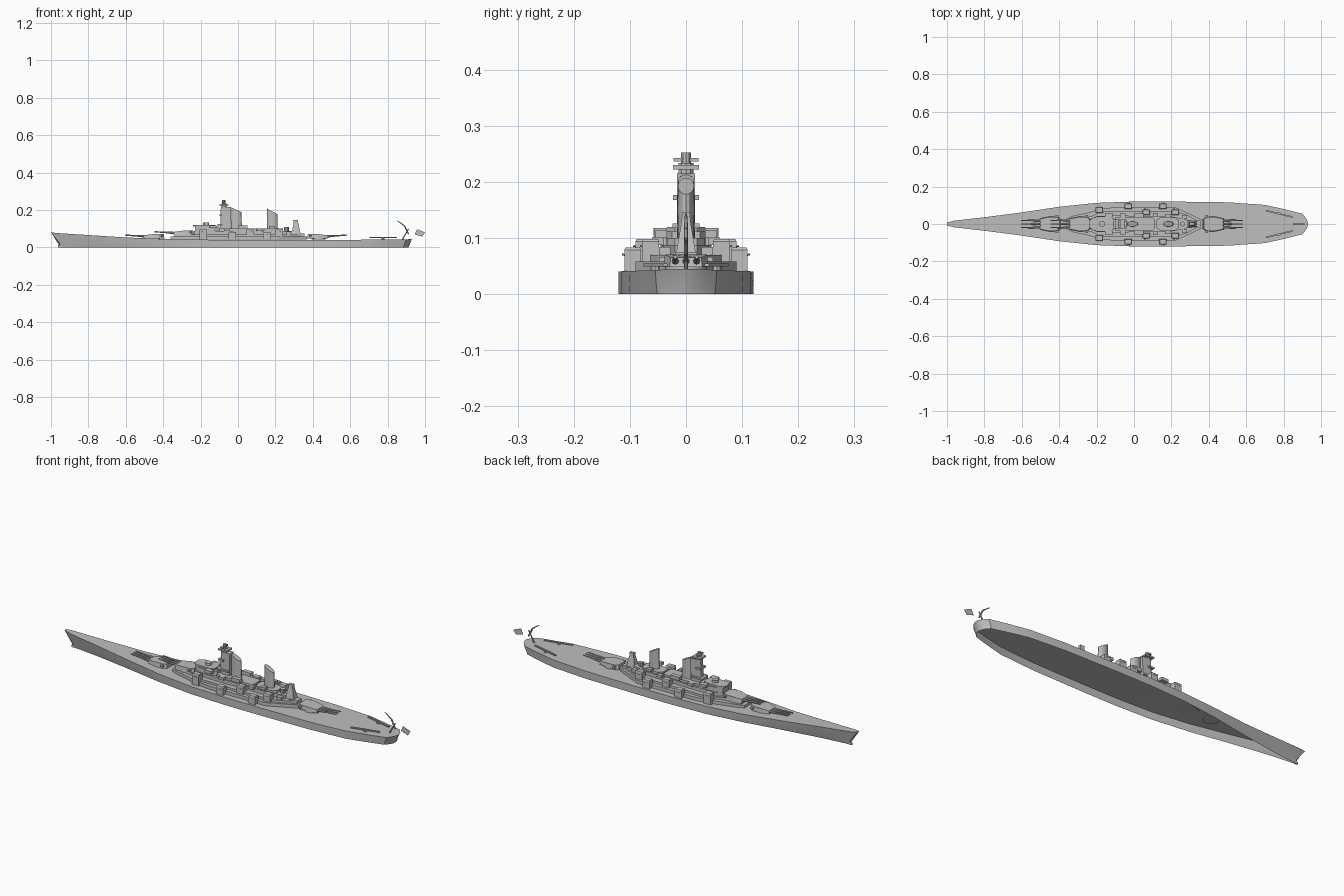
import bpy, bmesh, math
from mathutils import Vector

if "Cube" in bpy.data.objects:
    bpy.data.objects.remove(bpy.data.objects["Cube"])

gray = bpy.data.materials.new("ship gray")
gray.diffuse_color = (0.52, 0.52, 0.52, 1)
gray.use_nodes = True
gray.node_tree.nodes["Principled BSDF"].inputs["Base Color"].default_value = gray.diffuse_color

def finish(name, bm, smooth=False):
    bmesh.ops.recalc_face_normals(bm, faces=bm.faces)
    me = bpy.data.meshes.new(name)
    bm.to_mesh(me)
    bm.free()
    me.materials.append(gray)
    ob = bpy.data.objects.new(name, me)
    bpy.context.collection.objects.link(ob)
    if smooth:
        bpy.ops.object.select_all(action='DESELECT')
        ob.select_set(True)
        bpy.context.view_layer.objects.active = ob
        bpy.ops.object.shade_smooth_by_angle(angle=math.radians(30))
    return ob

def loft(name, rings, smooth=False, skip=None):
    """Skin a list of equal-length closed rings and cap both ends; skip leaves one strip open."""
    bm = bmesh.new()
    vs = [[bm.verts.new(p) for p in r] for r in rings]
    n = len(vs[0])
    for a, b in zip(vs, vs[1:]):
        for i in range(n):
            if i != skip:
                bm.faces.new((a[i], a[(i + 1) % n], b[(i + 1) % n], b[i]))
    bm.faces.new(vs[0])
    bm.faces.new(vs[-1])
    return finish(name, bm, smooth)

def box(name, x0, x1, y0, y1, z0, z1):
    return loft(name, [[(x0, y0, z), (x1, y0, z), (x1, y1, z), (x0, y1, z)] for z in (z0, z1)])

def sides(name, x0, x1, y0, y1, z0, z1):
    for s, tag in ((1, "_port"), (-1, "_starboard")):
        box(name + tag, x0, x1, s * y0, s * y1, z0, z1)

def slab(name, half, z0, z1):
    """Symmetric deckhouse from a half outline of (x, y)."""
    out = half + [(x, -y) for x, y in reversed(half)]
    return loft(name, [[(x, y, z) for x, y in out] for z in (z0, z1)])

def rod(name, a, b, r0, r1=None, n=8):
    a, b = Vector(a), Vector(b)
    q = (b - a).to_track_quat('Z', 'Y')
    rings = []
    for p, r in ((a, r0), (b, r0 if r1 is None else r1)):
        rings.append([p + q @ Vector((r * math.cos(2 * math.pi * i / n), r * math.sin(2 * math.pi * i / n), 0))
                      for i in range(n)])
    return loft(name, rings, n > 6)

# Hull, open below: deck x, half breadth, deck height, bottom x, bottom half breadth
stations = [(-1, .008, .08, -.948, .002), (-.96, .018, .076, -.92, .004), (-.8, .036, .066, -.8, .018),
            (-.6, .062, .053, -.6, .05), (-.4, .092, .045, -.4, .086), (-.2, .113, .041, -.2, .111),
            (0, .12, .04, 0, .12), (.2, .12, .04, .2, .12), (.5, .116, .04, .5, .115),
            (.7, .102, .041, .7, .1), (.8, .08, .042, .795, .076), (.9, .055, .043, .885, .051),
            (.92, .03, .044, .904, .028), (.93, .008, .045, .912, .007)]
rings = []
for x, w, h, xb, wb in stations:
    xm, wm = x + (xb - x) * .85, w * .4 + wb * .6
    rings.append([(x, w, h), (x, -w, h), (xm, -wm, h * .3), (xb, -wb, 0), (xb, wb, 0), (xm, wm, h * .3)])
loft("hull", rings, True, skip=3)
box("bow_bulb", -.963, -.94, -.003, .003, 0, .012)

# Layered deckhouses
slab("main_deckhouse", [(-.36, .03), (-.32, .045), (-.25, .06), (-.18, .08), (-.1, .09), (.22, .09), (.37, .02)], .041, .058)
slab("second_deckhouse", [(-.34, .03), (-.23, .04), (-.17, .07), (.22, .07), (.28, .05), (.34, .018)], .058, .07)
slab("third_deckhouse", [(-.235, .025), (-.2, .042), (-.08, .045), (.2, .04), (.25, .03), (.29, .02)], .07, .088)
slab("bridge_base", [(-.23, .022), (-.2, .04), (-.13, .04), (-.1, .025)], .088, .112)
slab("bridge_roof", [(-.24, .018), (-.215, .034), (-.14, .034), (-.12, .02)], .112, .12)
rod("bridge_director", (-.17, 0, .12), (-.17, 0, .132), .016, n=12)
slab("midship_house", [(-.1, .036), (.1, .036), (.11, .025)], .088, .1)
slab("funnel_base", [(.12, .02), (.14, .034), (.22, .034), (.24, .02)], .088, .1)

# Main turrets with three guns each
def main_turret(name, x, z, d):
    rod(name + "_barbette", (x, 0, .042), (x, 0, z), .037, n=16)
    prof = [(-.06, .026), (-.045, .038), (.0, .04), (.05, .029)]
    out = prof + [(u, -v) for u, v in reversed(prof)]
    loft(name + "_house", [[(x + d * u, v, z) for u, v in out],
                           [(x + d * u * .94, v * .94, z + .023 - max(0, u) * .12) for u, v in out]])
    sides(name + "_rangefinder", x - d * .048, x - d * .034, .03, .048, z + .01, z + .018)
    for y in (-.019, 0, .019):
        rod(name + "_sleeve", (x + d * .045, y, z + .011), (x + d * .085, y, z + .013), .0065, .005)
        rod(name + "_barrel", (x + d * .08, y, z + .013), (x + d * .152, y, z + .018), .0042, .0032)

main_turret("fore_turret", -.453, .048, -1)
main_turret("raised_turret", -.295, .066, -1)
main_turret("aft_turret", .43, .048, 1)

# Secondary twin gun mounts, both sides
mounts = [(-.03, .095, .055), (.155, .095, .055), (-.185, .075, .07), (.065, .063, .07), (.22, .063, .07)]
for x, y, z in mounts:
    for s in (1, -1):
        box("mount_pedestal", x - .02, x + .02, s * y - .015, s * y + .015, .041, z)
        loft("secondary_mount", [
            [(x + a * k * .02, s * y + b * k * .015, z + h) for a, b in ((-1, -1), (1, -1), (1, 1), (-1, 1))]
            for k, h in ((1, 0), (1, .024), (.85, .028))])
        for o in (-.006, .006):
            rod("secondary_barrel", (x + o, s * (y + .01), z + .014), (x + o, s * (y + .019), z + .016), .002, n=6)

# Side platforms and light gun tubs
sides("bridge_wing", -.155, -.115, .034, .058, .103, .118)
sides("midship_platform", .0, .05, .034, .057, .1, .118)
for x, y, z in [(-.06, .045, .088), (.115, .05, .088), (.18, .044, .1), (.27, .038, .07)]:
    sides("light_gun_tub", x - .014, x + .014, y - .01, y + .01, z, z + .014)

# Tower mast and platforms
loft("tower", [[(x + k, y, z) for x, y in ((-.095, -.01), (-.085, -.016), (-.04, -.016), (-.04, .016), (-.085, .016), (-.095, .01))]
               for z, k in ((.085, 0), (.215, .003))])
for x0, x1, w, z0, z1 in [(-.1, -.07, .023, .168, .177), (-.1, -.05, .023, .222, .23),
                          (-.085, -.072, .022, .236, .243), (-.11, -.04, .024, .118, .126)]:
    box("tower_platform", x0, x1, -w, w, z0, z1)
rod("tower_neck", (-.075, 0, .21), (-.075, 0, .234), .014, n=10)
rod("tower_director", (-.077, 0, .23), (-.077, 0, .252), .009, n=10)

# Two tall funnels with sloped tops
def funnel(name, x, zf, zb):
    n = 16
    pts = [(math.cos(2 * math.pi * i / n), math.sin(2 * math.pi * i / n)) for i in range(n)]
    loft(name, [[(x + .029 * c, .0155 * s, .085) for c, s in pts],
                [(x + .027 * c, .0145 * s, (zf + zb) / 2 + c * (zb - zf) / 2) for c, s in pts]], True)
funnel("fore_funnel", -.008, .213, .188)
funnel("aft_funnel", .183, .207, .178)

# Aft director tower
loft("aft_tower", [[(x0, -w, z), (x1, -w, z), (x1, w, z), (x0, w, z)]
                   for x0, x1, w, z in ((.285, .335, .018, .07), (.298, .322, .008, .13), (.298, .322, .007, .146))])
rod("aft_director", (.26, 0, .085), (.26, 0, .108), .013, n=10)
box("aft_house", .31, .355, -.02, .02, .058, .075)

# Stern catapults, both sides
for s in (1, -1):
    a, b = Vector((.705, s * .072)), Vector((.848, s * .037))
    n = Vector((-(b - a).y, (b - a).x)).normalized() * .004
    loft("catapult", [[(p.x, p.y, z) for p in (a - n, b - n, b + n, a + n)] for z in (.049, .055)])
    rod("catapult_base", (.775, s * .055, .0425), (.775, s * .055, .05), .008)

# Stern crane and flag
rod("crane_post", (.878, 0, .04), (.912, 0, .1), .004, .003, 6)
rod("crane_arm", (.912, 0, .07), (.89, 0, .115), .004, .004, 6)
rod("crane_jib", (.89, 0, .115), (.852, 0, .143), .004, .002, 6)
loft("flag", [[(x, y, z) for x, z in ((.945, .07), (.985, .057), (1, .08), (.957, .097))] for y in (-.0008, .0008)])
